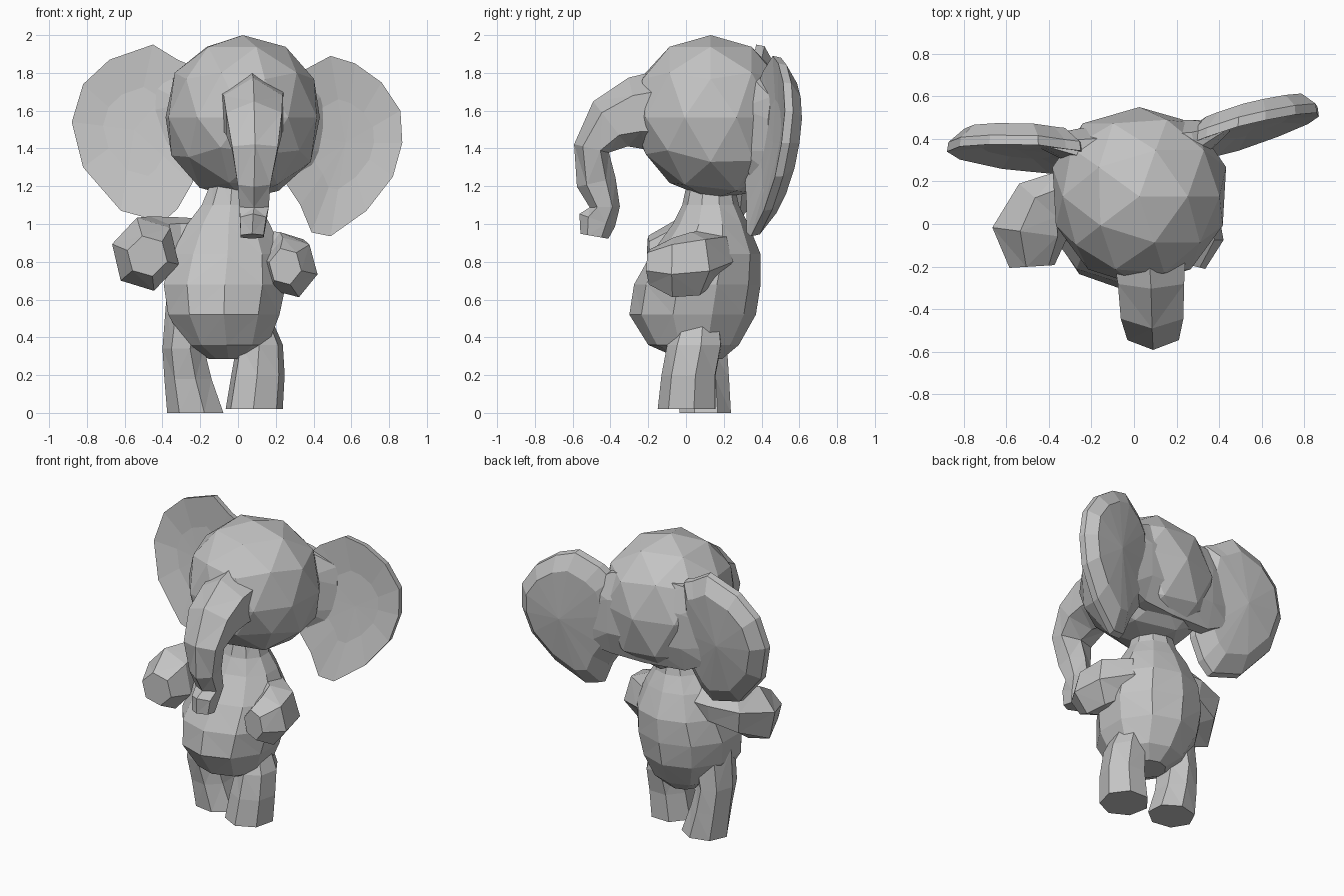
import bpy, bmesh, math
from mathutils import Vector

cube = bpy.data.objects.get("Cube")
if cube:
    bpy.data.objects.remove(cube, do_unlink=True)

# One grey skin colour for the whole animal
skin = bpy.data.materials.new("grey_skin")
skin.use_nodes = True
GREY = (0.55, 0.55, 0.55, 1)
skin.diffuse_color = GREY
bsdf = skin.node_tree.nodes["Principled BSDF"]
bsdf.inputs["Base Color"].default_value = GREY
bsdf.inputs["Roughness"].default_value = 0.8

X, Z = Vector((1, 0, 0)), Vector((0, 0, 1))


def finish(name, bm):
    """Turn a bmesh into a flat, triangulated, skin-coloured object."""
    bmesh.ops.triangulate(bm, faces=bm.faces[:])
    bmesh.ops.recalc_face_normals(bm, faces=bm.faces[:])
    mesh = bpy.data.meshes.new(name)
    bm.to_mesh(mesh)
    bm.free()
    mesh.materials.append(skin)
    obj = bpy.data.objects.new(name, mesh)
    bpy.context.collection.objects.link(obj)


def bridge(bm, rings):
    """Join successive closed rings of vertices with quads."""
    for a, b in zip(rings, rings[1:]):
        n = len(a)
        for i in range(n):
            j = (i + 1) % n
            bm.faces.new((a[i], a[j], b[j], b[i]))


def loft(name, stations, sides, side=X, axis=None, twist=0.0):
    """Tube through stations of (centre, half width, half depth)."""
    bm = bmesh.new()
    centres = [Vector(s[0]) for s in stations]
    rings = []
    for k, (_, width, depth) in enumerate(stations):
        ahead = centres[min(k + 1, len(centres) - 1)]
        behind = centres[max(k - 1, 0)]
        tangent = axis or (ahead - behind).normalized()
        across = tangent.cross(side).normalized()
        ring = []
        for i in range(sides):
            t = 2 * math.pi * i / sides + twist
            ring.append(bm.verts.new(centres[k] + side * width * math.cos(t)
                                     + across * depth * math.sin(t)))
        rings.append(ring)
    bridge(bm, rings)
    bm.faces.new(rings[0])
    bm.faces.new(rings[-1])
    finish(name, bm)


def ear(name, outline, centre, slope_x, slope_z):
    """Leaning shell: dished front, thin rim and rounded back."""
    bm = bmesh.new()
    cx, cy, cz = centre

    def point(x, z, scale, push):
        dx, dz = (x - cx) * scale, (z - cz) * scale
        return bm.verts.new((cx + dx, cy + slope_x * dx + slope_z * dz + push, cz + dz))

    layers = [(0.5, 0.03), (1.0, 0.0), (0.98, 0.045), (0.75, 0.115)]
    rings = [[point(x, z, s, p) for x, z in outline] for s, p in layers]
    bridge(bm, rings)
    for ring, push in ((rings[0], 0.035), (rings[-1], 0.145)):
        hub = point(cx, cz, 0, push)
        for i, v in enumerate(ring):
            bm.faces.new((v, ring[(i + 1) % len(ring)], hub))
    finish(name, bm)


# Head: faceted ball, a little boxy, with the jaw dropping towards the back
def boxy(c):
    return math.copysign(abs(c) ** 0.95, c)


bm = bmesh.new()
bmesh.ops.create_icosphere(bm, subdivisions=2, radius=1)
for v in bm.verts:
    x, y, z = (boxy(c) for c in v.co)
    drop = 0.05 * y if z < -0.1 else 0.0
    v.co = Vector((0.025 + 0.42 * x * (1 + 0.06 * y),
                   0.13 + 0.42 * y,
                   1.565 + 0.435 * z - drop))
finish("head", bm)

# Trunk: ridged tube that curls down and slightly forward at the tip
loft("trunk", [
    ((0.07, -0.1, 1.6), 0.2, 0.22),
    ((0.08, -0.26, 1.585), 0.18, 0.195),
    ((0.085, -0.4, 1.53), 0.17, 0.15),
    ((0.09, -0.5, 1.4), 0.14, 0.095),
    ((0.085, -0.475, 1.22), 0.1, 0.105),
    ((0.085, -0.43, 1.09), 0.09, 0.08),
    ((0.08, -0.47, 1.02), 0.08, 0.1),
    ((0.075, -0.485, 0.935), 0.07, 0.075),
], 6, twist=math.pi / 6)

# Ears, and the ridge behind the head that joins them
left_outline = [(0.2, 1.5), (0.26, 1.73), (0.34, 1.81), (0.49, 1.89), (0.62, 1.85),
                (0.76, 1.75), (0.86, 1.6), (0.87, 1.43), (0.82, 1.25), (0.68, 1.07),
                (0.49, 0.935), (0.39, 0.955), (0.33, 1.1), (0.25, 1.22)]
right_outline = [(-0.2, 1.5), (-0.25, 1.84), (-0.32, 1.87), (-0.45, 1.95), (-0.68, 1.87),
                 (-0.82, 1.74), (-0.88, 1.54), (-0.82, 1.3), (-0.62, 1.07),
                 (-0.4, 1.01), (-0.32, 1.08), (-0.24, 1.22)]
ear("left_ear", left_outline, (0.57, 0.425, 1.43), 0.27, 0.12)
ear("right_ear", right_outline, (-0.55, 0.315, 1.5), -0.06, 0.14)
loft("ear_ridge", [
    ((-0.44, 0.385, 1.52), 0.22, 0.03),
    ((-0.27, 0.36, 1.52), 0.31, 0.095),
    ((0.03, 0.37, 1.52), 0.33, 0.12),
    ((0.28, 0.39, 1.5), 0.3, 0.11),
    ((0.44, 0.46, 1.47), 0.22, 0.03),
], 8, side=Z, twist=math.pi / 8)

# Body: round belly narrowing to the neck
loft("body", [
    ((-0.05, 0.08, 0.285), 0.11, 0.11),
    ((-0.06, 0.04, 0.36), 0.23, 0.24),
    ((-0.075, 0.035, 0.52), 0.31, 0.335),
    ((-0.07, 0.06, 0.68), 0.34, 0.335),
    ((-0.055, 0.105, 0.84), 0.31, 0.29),
    ((-0.05, 0.13, 1.0), 0.23, 0.2),
    ((-0.04, 0.13, 1.1), 0.16, 0.15),
    ((-0.03, 0.13, 1.24), 0.11, 0.12),
], 10, axis=Z, twist=math.pi / 10)

# Legs: stubby columns with wider feet
loft("left_leg", [
    ((0.085, 0.01, 0.02), 0.155, 0.16),
    ((0.105, 0.02, 0.2), 0.145, 0.15),
    ((0.115, 0.05, 0.36), 0.125, 0.15),
    ((0.08, 0.07, 0.52), 0.09, 0.11),
], 7, axis=Z, twist=0.2)
loft("right_leg", [
    ((-0.22, 0.1, 0.0), 0.155, 0.14),
    ((-0.26, 0.09, 0.18), 0.13, 0.14),
    ((-0.285, 0.07, 0.34), 0.115, 0.15),
    ((-0.24, 0.06, 0.6), 0.14, 0.16),
], 7, axis=Z, twist=0.5)

# Arms: short, bent forward, ending in blocky fists
loft("left_arm", [
    ((0.02, 0.15, 0.86), 0.13, 0.12),
    ((0.16, 0.13, 0.83), 0.14, 0.13),
    ((0.26, 0.05, 0.79), 0.175, 0.15),
    ((0.28, -0.07, 0.77), 0.165, 0.145),
    ((0.25, -0.19, 0.775), 0.1, 0.09),
], 6, side=Z, twist=0.3)
loft("right_arm", [
    ((-0.15, 0.16, 0.93), 0.1, 0.1),
    ((-0.32, 0.15, 0.92), 0.12, 0.11),
    ((-0.44, 0.1, 0.89), 0.155, 0.14),
    ((-0.49, -0.04, 0.84), 0.2, 0.185),
    ((-0.48, -0.2, 0.83), 0.11, 0.11),
], 6, side=Z, twist=0.25)
